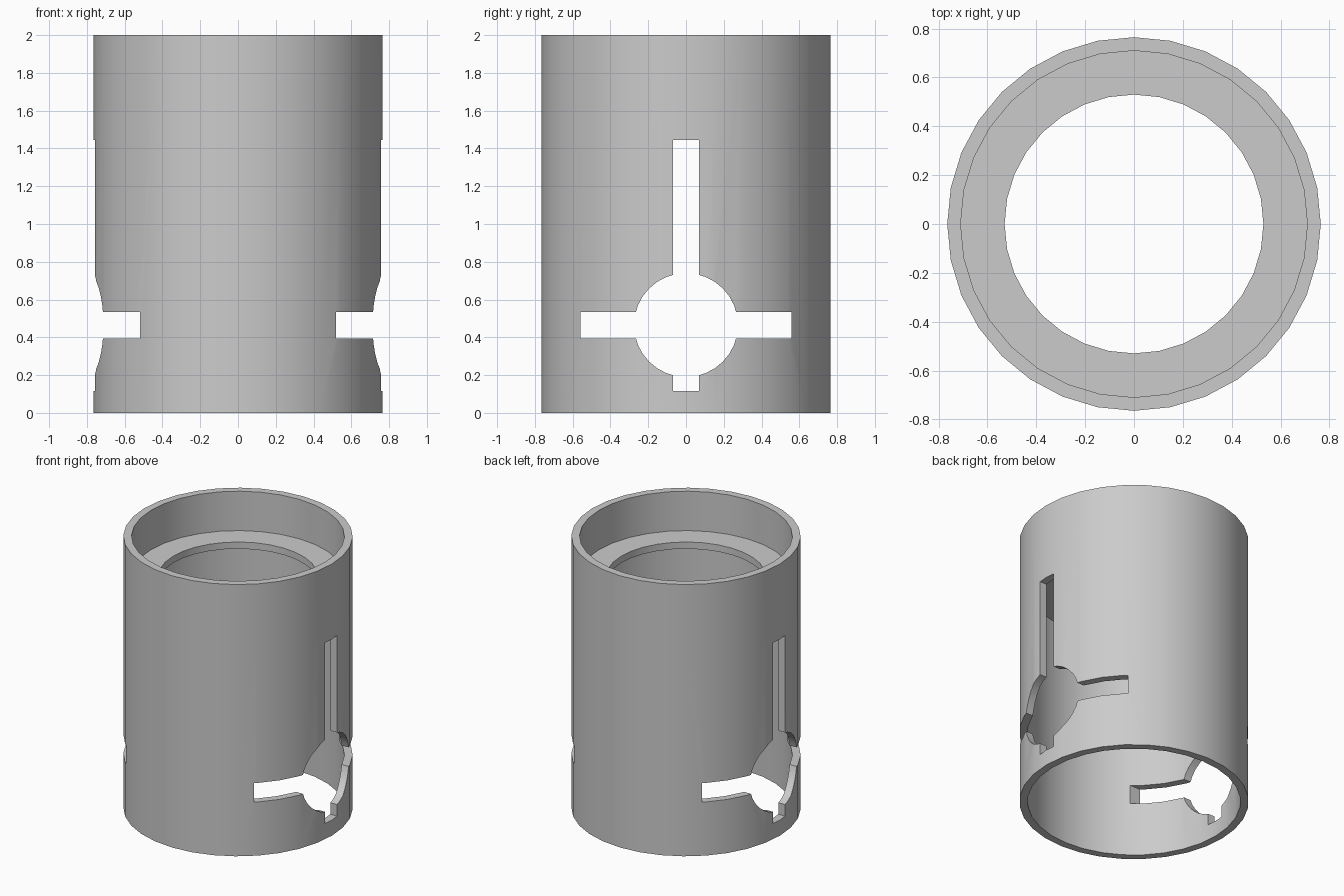
import bpy, bmesh, math
from mathutils import Matrix

cube = bpy.data.objects.get("Cube")
if cube:
    bpy.data.objects.remove(cube, do_unlink=True)

SEGMENTS = 32
OUTER, INNER, HOLE = 0.765, 0.71, 0.53
HUB_Z = 0.465

grey = bpy.data.materials.new("light grey")
grey.use_nodes = True
colour = (0.6, 0.6, 0.6, 1)
grey.diffuse_color = colour
grey.node_tree.nodes["Principled BSDF"].inputs["Base Color"].default_value = colour


def make_object(name, bm):
    bmesh.ops.recalc_face_normals(bm, faces=bm.faces)
    mesh = bpy.data.meshes.new(name)
    bm.to_mesh(mesh)
    bm.free()
    mesh.materials.append(grey)
    obj = bpy.data.objects.new(name, mesh)
    bpy.context.collection.objects.link(obj)
    return obj


def lathe(name, profile):
    """Spin a closed (radius, z) profile around the z axis."""
    bm = bmesh.new()
    rings = []
    for i in range(SEGMENTS):
        a = math.tau * i / SEGMENTS
        rings.append([bm.verts.new((r * math.cos(a), r * math.sin(a), z))
                      for r, z in profile])
    for i, ring in enumerate(rings):
        following = rings[(i + 1) % SEGMENTS]
        for j in range(len(profile)):
            k = (j + 1) % len(profile)
            bm.faces.new((ring[j], following[j], following[k], ring[k]))
    return make_object(name, bm)


def slot_cutter(name, half_width, bottom, top):
    """Box running right through the tube along x."""
    bm = bmesh.new()
    place = (Matrix.Translation((0, 0, (bottom + top) / 2))
             @ Matrix.Diagonal((3, 2 * half_width, top - bottom, 1)))
    bmesh.ops.create_cube(bm, size=1, matrix=place)
    return make_object(name, bm)


def round_cutter(name, radius):
    bm = bmesh.new()
    place = Matrix.Translation((0, 0, HUB_Z)) @ Matrix.Rotation(math.pi / 2, 4, 'Y')
    bmesh.ops.create_cone(bm, cap_ends=True, segments=SEGMENTS, radius1=radius,
                          radius2=radius, depth=3, matrix=place)
    return make_object(name, bm)


# Tube wall with a thin inner ledge near the top
sleeve = lathe("sleeve", [
    (OUTER, 0), (OUTER, 2), (INNER, 2), (INNER, 1.71),
    (HOLE, 1.71), (HOLE, 1.66), (INNER, 1.66), (INNER, 0)])

# Round opening crossed by an upright and a level slot, on both sides
cutters = [
    round_cutter("round_cutter", 0.275),
    slot_cutter("upright_slot_cutter", 0.07, 0.115, 1.445),
    slot_cutter("level_slot_cutter", 0.558, 0.395, 0.535),
]
bpy.context.view_layer.objects.active = sleeve
for cutter in cutters:
    cutter.hide_render = True
    cut = sleeve.modifiers.new(cutter.name, 'BOOLEAN')
    cut.operation = 'DIFFERENCE'
    cut.solver = 'EXACT'
    cut.object = cutter
    bpy.ops.object.modifier_apply(modifier=cut.name)
    bpy.data.objects.remove(cutter, do_unlink=True)

# Smooth round walls with crisp rims
bpy.ops.object.select_all(action='DESELECT')
sleeve.select_set(True)
bpy.ops.object.shade_smooth_by_angle(angle=math.radians(30))
